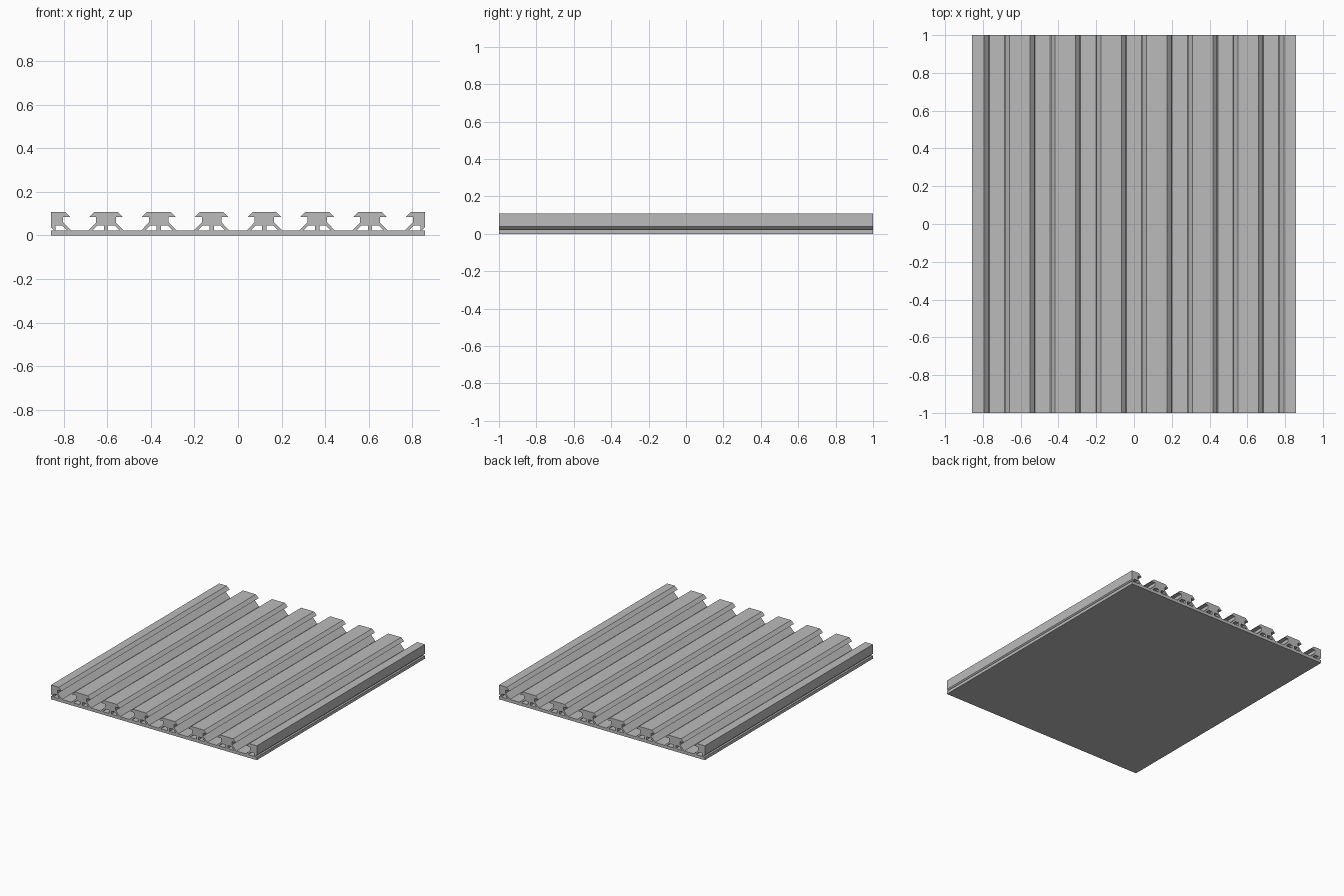
import bpy
import bmesh

cube = bpy.data.objects.get("Cube")
if cube:
    bpy.data.objects.remove(cube, do_unlink=True)

PITCH = 0.242        # spacing between rails
HALF_WIDTH = 0.857
PLATE = 0.023        # plate thickness
TOP = 0.108
WEB = 0.01           # half thickness of the middle web
LENGTH = 2.0

metal = bpy.data.materials.new("grey aluminium")
metal.use_nodes = True
grey = (0.5, 0.5, 0.5, 1)
metal.diffuse_color = grey
metal.node_tree.nodes["Principled BSDF"].inputs["Base Color"].default_value = grey


def extrude_profile(name, points):
    """Extrude an x-z outline along y, flat shaded."""
    bm = bmesh.new()
    face = bm.faces.new([bm.verts.new((x, -LENGTH / 2, z)) for x, z in points])
    result = bmesh.ops.extrude_face_region(bm, geom=[face])
    moved = [v for v in result["geom"] if isinstance(v, bmesh.types.BMVert)]
    bmesh.ops.translate(bm, vec=(0, LENGTH, 0), verts=moved)
    bmesh.ops.recalc_face_normals(bm, faces=bm.faces)
    mesh = bpy.data.meshes.new(name)
    bm.to_mesh(mesh)
    bm.free()
    mesh.materials.append(metal)
    obj = bpy.data.objects.new(name, mesh)
    bpy.context.collection.objects.link(obj)
    return obj


# Base plate
extrude_profile("base_plate", [(-HALF_WIDTH, 0), (HALF_WIDTH, 0),
                               (HALF_WIDTH, PLATE), (-HALF_WIDTH, PLATE)])

# Half section of a rail: chamfered flange, neck, slanted leg, cavity, web
half = [(0.054, TOP), (0.077, 0.085), (0.045, 0.085), (0.045, 0.06),
        (0.081, PLATE), (0.063, PLATE), (0.04, 0.046), (WEB, 0.046), (WEB, PLATE)]

# Six full rails
full = half + [(-x, z) for x, z in reversed(half)]
for i in range(6):
    centre = (i - 2.5) * PITCH
    extrude_profile(f"rail_{i + 1}", [(centre + x, z) for x, z in full])

# Half rails at both edges, with an undercut groove along the outer side
edge = [(-WEB, 0.038), (-WEB, TOP)] + half + [(0.005, PLATE)]
for name, side in (("right_edge_rail", -1), ("left_edge_rail", 1)):
    extrude_profile(name, [(side * (3.5 * PITCH - x), z) for x, z in edge])
